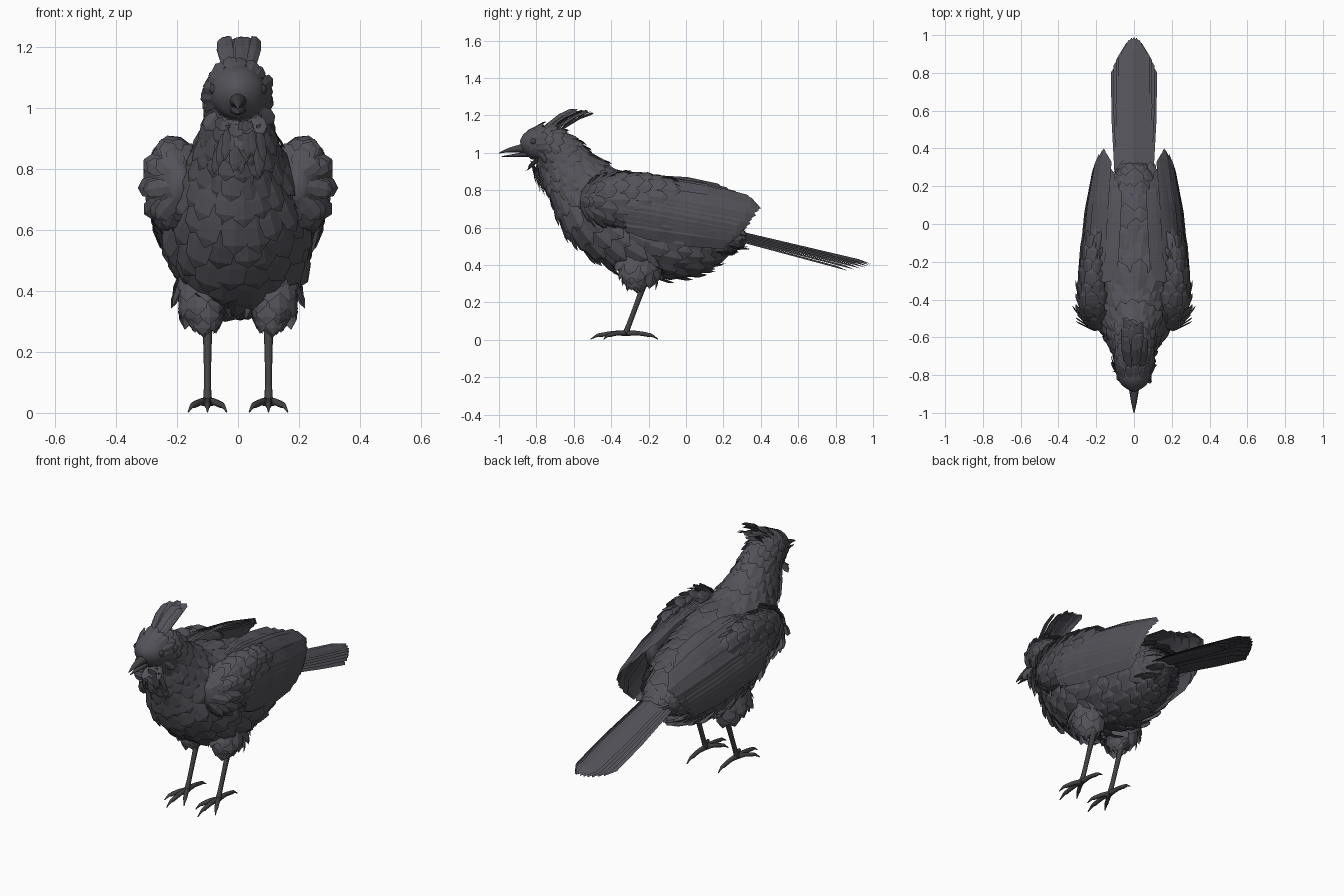
import bpy, bmesh, math, random
from mathutils import Vector as V

if "Cube" in bpy.data.objects:
    bpy.data.objects.remove(bpy.data.objects["Cube"])

random.seed(4)
R = random.uniform


def material(name, c):
    m = bpy.data.materials.new(name)
    m.diffuse_color = (*c, 1)
    m.use_nodes = True
    m.node_tree.nodes["Principled BSDF"].inputs["Base Color"].default_value = m.diffuse_color
    return m


PLUME = material("plumage", (.085, .085, .1))
HORN = material("horn", (.055, .055, .06))


def finish(bm, name, mat, mirror=False, smooth=False):
    me = bpy.data.meshes.new(name)
    bm.to_mesh(me)
    bm.free()
    ob = bpy.data.objects.new(name, me)
    bpy.context.collection.objects.link(ob)
    me.materials.append(mat)
    if smooth:
        me.polygons.foreach_set("use_smooth", [True] * len(me.polygons))
    if mirror:
        ob.modifiers.new("Mirror", 'MIRROR').use_mirror_merge = False
    return ob


def spline(st, u):
    """Catmull-Rom through stations (x, y, z, side radius, up radius)."""
    n = len(st) - 1
    i = max(0, min(n - 1, int(u)))
    f = u - i
    p = [st[max(0, min(n, i + k))] for k in (-1, 0, 1, 2)]
    return [.5 * (2 * b + (c - a) * f + (2 * a - 5 * b + 4 * c - d) * f * f
                  + (3 * b - a - 3 * c + d) * f ** 3) for a, b, c, d in zip(*p)]


def surf(st, u, a):
    x, y, z, ra, rb = spline(st, u)
    t = (V(spline(st, u + .05)[:3]) - V(spline(st, u - .05)[:3])).normalized()
    side = V((1, 0, 0)) - t * t.x
    side.normalize()
    c = V((x, y, z))
    return c + side * math.cos(a) * ra + side.cross(t) * math.sin(a) * rb, c


def loft(bm, st, sides=16, per=3):
    n = (len(st) - 1) * per
    rings = [[bm.verts.new(surf(st, k / per, j * math.tau / sides)[0])
              for j in range(sides)] for k in range(n + 1)]
    for a, b in zip(rings, rings[1:]):
        for j in range(sides):
            q = (j + 1) % sides
            bm.faces.new((a[j], a[q], b[q], b[j]))
    bm.faces.new(rings[0][::-1])
    bm.faces.new(rings[-1])
    bmesh.ops.recalc_face_normals(bm, faces=bm.faces[:])


LEAF = ((0, .22), (.4, .5), (.78, .42), (1, 0))
QUILL = ((0, .25), (.2, .45), (.6, .5), (.92, .42), (1, 0))


def feather(bm, base, tip, normal, width, shape=LEAF, bow=0):
    """Thin cambered vane from base to tip."""
    base, tip = V(base), V(tip)
    d = tip - base
    side = d.cross(V(normal)).normalized()
    n = side.cross(d).normalized()
    rows = []
    for t, w in shape:
        c = base + d * t + n * bow * math.sin(t * math.pi)
        if w == 0:
            rows.append([bm.verts.new(c)])
        else:
            e = side * w * width
            rows.append([bm.verts.new(c - e), bm.verts.new(c + n * width * .1),
                         bm.verts.new(c + e)])
    for a, b in zip(rows, rows[1:]):
        for j in (0, 1):
            if len(b) == 3:
                bm.faces.new((a[j], a[j + 1], b[j + 1], b[j]))
            else:
                bm.faces.new((a[j], a[j + 1], b[0]))


def cover(bm, st, u0, u1, step, size, a0=0, a1=math.tau, wmin=.04, wmax=.11):
    """Overlapping rows of feathers laid along a lofted form."""
    u, row = u0, 0
    while u < u1:
        r = sum(spline(st, u)[3:]) / 2
        w = max(wmin, min(wmax, r * size))
        n = max(5, int((a1 - a0) * r / (w * .7)))
        for k in range(n):
            a = a0 + (a1 - a0) * (k + .5 * (row % 2) + R(-.15, .15)) / n
            uu = u + R(-.1, .1) * step
            p, c = surf(st, uu, a)
            d = (surf(st, uu + .04, a)[0] - p).normalized()
            nor = (surf(st, uu, a + .05)[0] - p).cross(d).normalized()
            if nor.dot(p - c) < 0:
                nor.negate()
            L = w * R(1.35, 1.75)
            feather(bm, p - nor * .004, p + d * L + nor * L * R(.08, .2), nor, w)
        u += step
        row += 1


# body, neck and head
BODY = [(0, -.88, 1.03, .02, .03), (0, -.84, 1.04, .075, .075), (0, -.765, 1.045, .098, .10),
        (0, -.69, .99, .098, .125), (0, -.60, .87, .13, .16), (0, -.48, .73, .19, .215),
        (0, -.30, .62, .215, .24), (0, -.10, .575, .21, .23), (0, .08, .56, .165, .18),
        (0, .22, .55, .11, .09), (0, .32, .54, .06, .03)]
bm = bmesh.new()
loft(bm, BODY, 24, 4)
finish(bm, "body", PLUME, smooth=True)
bm = bmesh.new()
cover(bm, BODY, 1.5, 9.5, .34, .52)
finish(bm, "body_feathers", PLUME)

# throat hackles
bm = bmesh.new()
for k in range(22):
    x, t = R(-.07, .07), R(0, 1)
    b = V((x, -.83 + .07 * t, .96 - .1 * t))
    feather(bm, b, b + V((x * .3, R(.02, .05), R(-.14, -.1))), (x * 4, -1, -.3), .03)
finish(bm, "throat_feathers", PLUME)

# crest
bm = bmesh.new()
for k in range(20):
    s, t = R(-1, 1), k / 19
    b = V((s * .035, -.78 + .11 * t, 1.115 + .012 * math.sin(t * 3)))
    feather(bm, b, (s * .06, -.6 + .1 * t + R(-.02, .015), 1.235 - .03 * t * R(.2, 1.2)),
            (s * .6, -.4, 1), .042, QUILL, .015)
finish(bm, "crest", PLUME)

# beak and eyes
bm = bmesh.new()
loft(bm, [(0, -.84, 1.025, .034, .034), (0, -.89, 1.022, .024, .022),
          (0, -.95, 1.013, .014, .012), (0, -1, .998, .002, .002)], 10)
finish(bm, "upper_beak", HORN, smooth=True)
bm = bmesh.new()
loft(bm, [(0, -.84, .995, .028, .018), (0, -.90, .987, .018, .011),
          (0, -.985, .98, .002, .002)], 10)
finish(bm, "lower_beak", HORN, smooth=True)
bm = bmesh.new()
bmesh.ops.create_uvsphere(bm, u_segments=12, v_segments=8, radius=.018)
bmesh.ops.translate(bm, verts=bm.verts, vec=(.076, -.815, 1.06))
finish(bm, "eyes", HORN, True, True)

# folded wings: shoulder mass, coverts and long flight feathers
WING = [(.185, -.56, .75, .03, .05), (.20, -.48, .745, .075, .11), (.21, -.30, .74, .07, .135),
        (.195, -.10, .72, .055, .125), (.17, .08, .69, .03, .08)]
bm = bmesh.new()
loft(bm, WING, 16, 3)
finish(bm, "shoulders", PLUME, True, True)
bm = bmesh.new()
cover(bm, WING, .2, 2.6, .3, .8, -1.7, 2.3, .06, .1)
finish(bm, "wing_coverts", PLUME, True)
bm = bmesh.new()
GUIDE = [((.13, -.30, .855), (.105, .22, .80), (.5, 0, .87)),
         ((.20, -.32, .86), (.155, .41, .71), (.75, 0, .65)),
         ((.265, -.34, .79), (.185, .38, .665), (1, 0, .3)),
         ((.285, -.34, .71), (.20, .34, .59), (1, 0, .05)),
         ((.265, -.32, .61), (.19, .26, .53), (1, 0, -.2))]
for k in range(15):
    f = k / 14 * 3.999
    i, f = int(f), f - int(f)
    b, t, n = (V(p).lerp(V(q), f) for p, q in zip(GUIDE[i], GUIDE[i + 1]))
    t.y += R(-.03, 0)
    feather(bm, b, t, n, .125, QUILL, .02)
    feather(bm, b + n * .006, b.lerp(t, R(.5, .6)) + n * .014, n, .085, QUILL, .012)
finish(bm, "flight_feathers", PLUME, True)

# back feathers between the wings
bm = bmesh.new()
for k in range(36):
    t, x = k / 35, R(-.1, .1)
    b = V((x, -.42 + .55 * t, .89 - .19 * t - abs(x) * .2))
    feather(bm, b, b + V((x * .1, R(.15, .2), -.045)), (x * 2, .2, 1), .11)
finish(bm, "back_feathers", PLUME)

# tail fan and its coverts
bm = bmesh.new()
for k in range(-6, 7):
    a = abs(k)
    feather(bm, (k * .009, .14, .605 - a * .007),
            (k * .0135, .99 - a * a * .0035, .405 - a * .006), (0, .25, 1), .1, QUILL)
finish(bm, "tail", PLUME)
bm = bmesh.new()
for s in (1, -1):
    for k in range(26):
        x, t = R(-.09, .09), R(0, 1)
        b = V((x, .02 + .16 * t, .56 + s * (.09 - .05 * t) - abs(x) * .2))
        feather(bm, b, b + V((x * .15, .17, -.03 - .01 * s)), (x, 0, s), .08)
finish(bm, "tail_coverts", PLUME)

# feathered thighs
THIGH = [(.115, -.22, .50, .06, .09), (.115, -.24, .42, .075, .10),
         (.11, -.25, .35, .055, .07), (.10, -.235, .28, .02, .022)]
bm = bmesh.new()
loft(bm, THIGH, 12, 3)
finish(bm, "thighs", PLUME, True, True)
bm = bmesh.new()
cover(bm, THIGH, .2, 2.4, .4, .95, 0, math.tau, .05, .08)
finish(bm, "thigh_feathers", PLUME, True)

# legs and toes
bm = bmesh.new()
loft(bm, [(.10, -.22, .31, .018, .018), (.10, -.26, .2, .013, .014),
          (.10, -.305, .08, .012, .014), (.10, -.325, .03, .017, .018)], 8)
finish(bm, "legs", HORN, True, True)
bm = bmesh.new()
for x, y in ((.10, -.51), (.163, -.44), (.037, -.44), (.10, -.15)):
    b, t = V((.10, -.32, .034)), V((x, y, .004))
    st = []
    for f, z, r in ((0, .034, .015), (.35, .036, .012), (.7, .026, .011),
                    (.8, .024, .008), (1, .003, .002)):
        p = b.lerp(t, f)
        st.append((p.x, p.y, z, r, r))
    loft(bm, st, 8, 2)
finish(bm, "toes", HORN, True, True)
